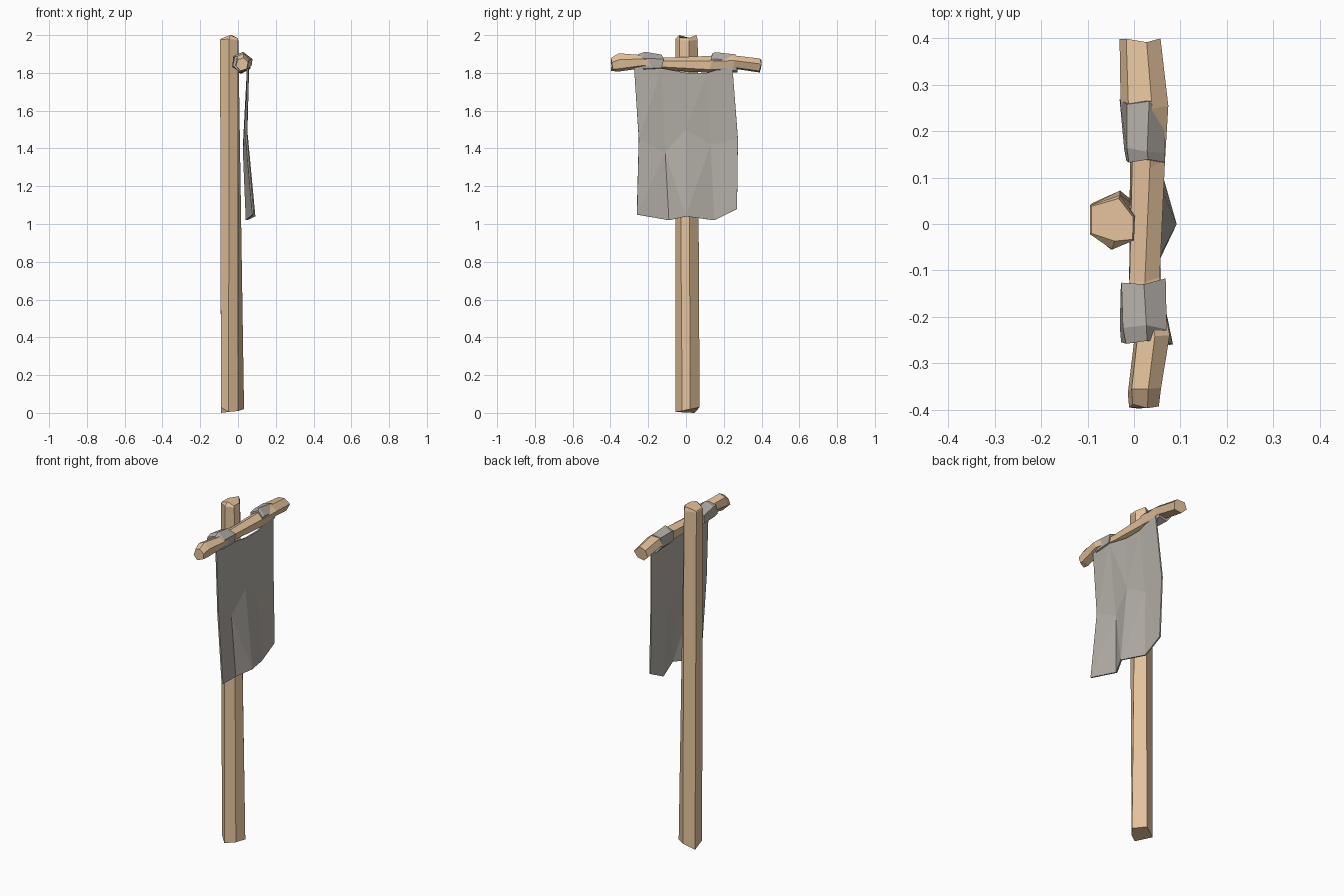
import bpy, bmesh, math, random

random.seed(4)


def material(name, rgb):
    m = bpy.data.materials.new(name)
    m.diffuse_color = (*rgb, 1)
    return m


WOOD = material("wood", (0.78, 0.54, 0.33))
CLOTH = material("cloth", (0.45, 0.42, 0.38))


def finish(bm, name, mat):
    bmesh.ops.recalc_face_normals(bm, faces=bm.faces)
    me = bpy.data.meshes.new(name)
    bm.to_mesh(me)
    bm.free()
    me.materials.append(mat)
    ob = bpy.data.objects.new(name, me)
    bpy.context.collection.objects.link(ob)
    return ob


def loft(name, rings, mat):
    """Skin a list of equal-length point rings and cap both ends."""
    bm = bmesh.new()
    rows = [[bm.verts.new(p) for p in r] for r in rings]
    n = len(rows[0])
    for a, b in zip(rows, rows[1:]):
        for i in range(n):
            j = (i + 1) % n
            bm.faces.new((a[i], a[j], b[j], b[i]))
    bm.faces.new(rows[0])
    bm.faces.new(rows[-1])
    return finish(bm, name, mat)


def ring(y, x0, x1, z0, z1, n=6, turn=0.0, jitter=0.008):
    """Rough polygon around the y axis, filling the given x and z range."""
    pts = []
    for i in range(n):
        a = turn + math.tau * i / n
        pts.append(((x0 + x1) / 2 + (x1 - x0) / 2 * math.cos(a),
                    y + random.uniform(-jitter, jitter),
                    (z0 + z1) / 2 + (z1 - z0) / 2 * math.sin(a)))
    return pts


# Post: uneven six-sided timber, slightly tapered
bottom = [(-0.09, -0.02, 0.03), (-0.05, -0.055, 0.005), (0.0, -0.02, 0.01),
          (0.032, 0.022, 0.02), (-0.03, 0.072, 0.03), (-0.09, 0.045, 0.0)]
shoulder = [(-0.095, -0.022, 1.975), (-0.047, -0.055, 1.98), (0.0, -0.035, 1.975),
            (0.002, 0.015, 1.97), (-0.03, 0.062, 1.975), (-0.095, 0.04, 1.975)]
top = [(-0.092, -0.02, 1.98), (-0.042, -0.037, 2.0), (-0.003, -0.033, 1.985),
       (-0.002, 0.015, 1.985), (-0.033, 0.055, 2.0), (-0.092, 0.038, 1.98)]
loft("post", [bottom, shoulder, top], WOOD)

# Crossbar: hewn branch, thick at the ends and thin in the middle
loft("crossbar", [
    ring(-0.385, -0.012, 0.055, 1.81, 1.88, turn=0.3, jitter=0.015),
    ring(-0.36, -0.015, 0.06, 1.805, 1.905, turn=0.3, jitter=0.008),
    ring(-0.235, 0.0, 0.08, 1.825, 1.895, turn=0.4),
    ring(-0.12, -0.015, 0.06, 1.815, 1.88, turn=0.5),
    ring(0.13, -0.012, 0.07, 1.8, 1.89, turn=0.4),
    ring(0.255, -0.03, 0.075, 1.82, 1.895, turn=0.2),
    ring(0.39, -0.032, 0.058, 1.80, 1.878, turn=0.2, jitter=0.012),
], WOOD)

# Cloth wraps tied around the bar
loft("left_wrap", [
    ring(-0.25, -0.03, 0.065, 1.805, 1.9, turn=0.3, jitter=0.012),
    ring(-0.22, -0.035, 0.075, 1.80, 1.912, turn=0.4),
    ring(-0.125, -0.035, 0.075, 1.805, 1.897, turn=0.5),
], CLOTH)
loft("right_wrap", [
    ring(0.135, -0.02, 0.07, 1.8, 1.902, turn=0.4),
    ring(0.16, -0.025, 0.07, 1.795, 1.91, turn=0.4),
    ring(0.265, -0.032, 0.066, 1.80, 1.9, turn=0.2),
], CLOTH)

# Banner: crumpled hanging sheet, rows from top to bottom
rows = [
    [(0.05, -0.275, 1.83), (0.055, -0.13, 1.825), (0.05, 0.0, 1.80), (0.05, 0.11, 1.80), (0.055, 0.245, 1.84)],
    [(0.045, -0.25, 1.45), (0.03, -0.11, 1.38), (0.045, 0.0, 1.5), (0.03, 0.13, 1.42), (0.035, 0.275, 1.45)],
    [(0.08, -0.26, 1.05), (0.045, -0.09, 1.02), (0.088, 0.0, 1.04), (0.045, 0.15, 1.02), (0.045, 0.27, 1.08)],
]
bm = bmesh.new()
grid = [[bm.verts.new(p) for p in r] for r in rows]
for a, b in zip(grid, grid[1:]):
    for i in range(4):
        bm.faces.new((a[i], b[i], b[i + 1], a[i + 1]))
bmesh.ops.triangulate(bm, faces=bm.faces)
banner = finish(bm, "banner", CLOTH)
thick = banner.modifiers.new("thickness", "SOLIDIFY")
thick.thickness = 0.008
thick.offset = 0
